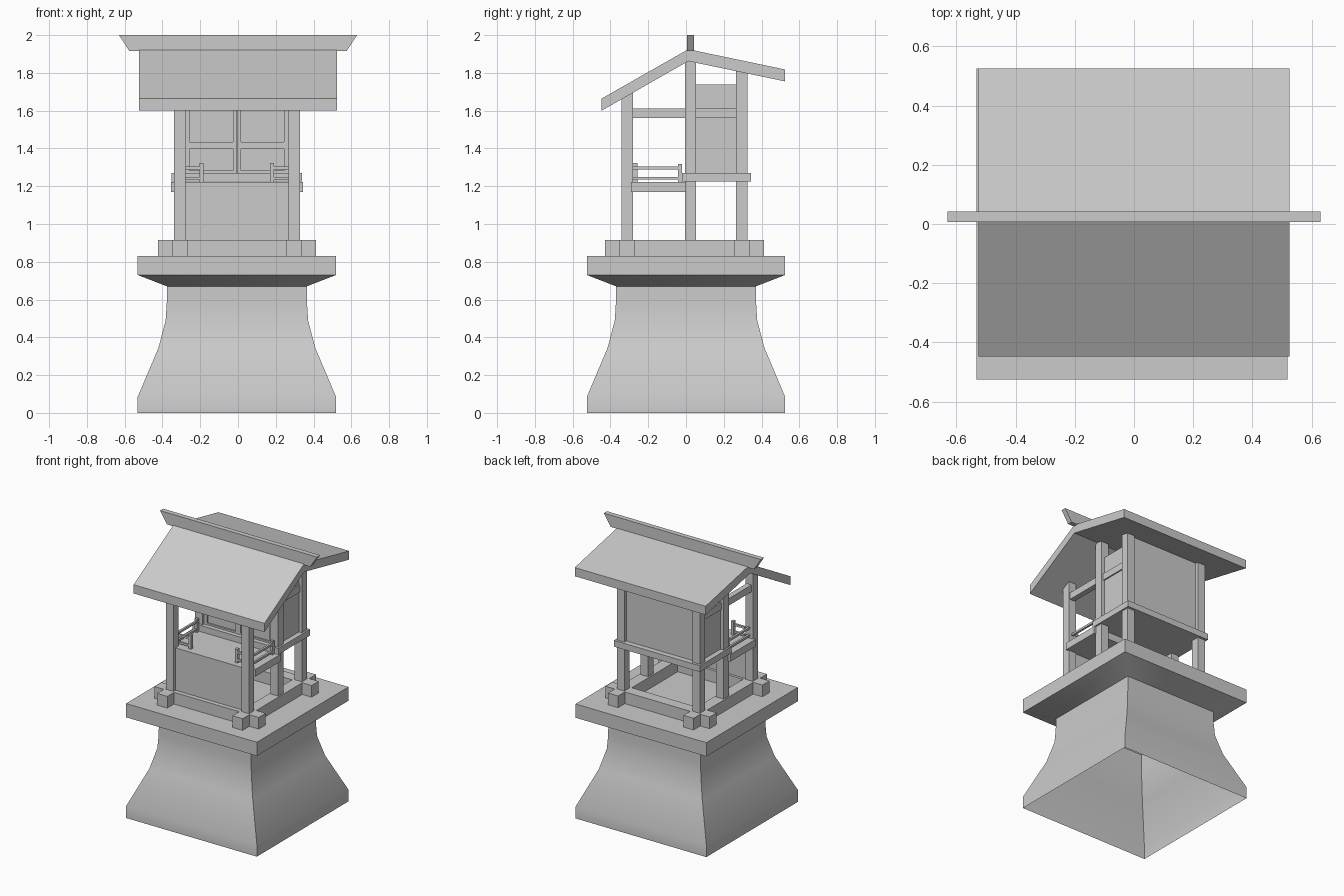
import bpy, bmesh

if "Cube" in bpy.data.objects:
    bpy.data.objects.remove(bpy.data.objects["Cube"])

CX = -0.006          # centre line of everything below the roof


def mesh_object(name, bm):
    bmesh.ops.recalc_face_normals(bm, faces=bm.faces[:])
    me = bpy.data.meshes.new(name)
    bm.to_mesh(me)
    bm.free()
    ob = bpy.data.objects.new(name, me)
    bpy.context.collection.objects.link(ob)
    return ob


def box(name, x0, x1, y0, y1, z0, z1):
    bm = bmesh.new()
    bmesh.ops.create_cube(bm, size=1)
    for v in bm.verts:
        v.co.x = x1 if v.co.x > 0 else x0
        v.co.y = y1 if v.co.y > 0 else y0
        v.co.z = z1 if v.co.z > 0 else z0
    return mesh_object(name, bm)


def pair(name, x0, x1, *yz):
    """The same box on the right and, mirrored about CX, on the left."""
    box(name + "_right", CX + x0, CX + x1, *yz)
    box(name + "_left", CX - x1, CX - x0, *yz)


def prism(name, pts, to3d, a, b):
    """Extrude a closed 2D profile from a to b."""
    bm = bmesh.new()
    ends = [[bm.verts.new(to3d(p, t)) for p in pts] for t in (a, b)]
    for e in ends:
        bm.faces.new(e)
    n = len(pts)
    for i in range(n):
        j = (i + 1) % n
        bm.faces.new((ends[0][i], ends[0][j], ends[1][j], ends[1][i]))
    return mesh_object(name, bm)


# Stone pedestal: square rings, open underneath, closed on top
profile = [(0.525, 0), (0.525, 0.085), (0.415, 0.345), (0.377, 0.49),
           (0.371, 0.585), (0.37, 0.67), (0.525, 0.73), (0.525, 0.83)]
bm = bmesh.new()
rings = [[bm.verts.new((CX + sx * h, sy * h, z))
          for sx, sy in ((-1, -1), (1, -1), (1, 1), (-1, 1))] for h, z in profile]
for lo, hi in zip(rings, rings[1:]):
    for i in range(4):
        j = (i + 1) % 4
        bm.faces.new((lo[i], lo[j], hi[j], hi[i]))
bm.faces.new(rings[-1])
pedestal = mesh_object("pedestal", bm)
bpy.context.view_layer.objects.active = pedestal
pedestal.select_set(True)
bpy.ops.object.shade_smooth_by_angle(angle=0.5236)

# Crossing sill beams
pair("sill_side", 0.262, 0.343, -0.428, 0.412, 0.83, 0.915)
for name, y in (("front", -0.311), ("back", 0.295)):
    box("sill_" + name, CX - 0.418, CX + 0.418, y - 0.04, y + 0.04, 0.83, 0.915)

# Six posts up to the roof
for name, y, top in (("front_post", -0.311, 1.70), ("middle_post", 0.024, 1.88),
                     ("back_post", 0.295, 1.82)):
    pair(name, 0.273, 0.333, y - 0.03, y + 0.03, 0.90, top)

# Stage floor, shrine floor and front skirt panel
box("stage_floor", CX - 0.35, CX + 0.35, -0.29, 0.0, 1.17, 1.222)
box("shrine_floor", CX - 0.345, CX + 0.345, -0.022, 0.343, 1.225, 1.27)
box("front_panel", CX - 0.275, CX + 0.275, -0.318, -0.29, 0.90, 1.222)

# Side beams
pair("side_beam", 0.283, 0.323, -0.285, 0.0, 1.562, 1.612)
pair("wall_beam", 0.288, 0.318, 0.05, 0.27, 1.562, 1.612)

# Shrine walls
pair("side_wall", 0.293, 0.308, 0.05, 0.27, 1.265, 1.738)
box("back_wall", CX - 0.275, CX + 0.275, 0.288, 0.303, 1.265, 1.80)

# Double doors: thin panel with raised frames
box("door_panel", CX - 0.275, CX + 0.275, 0.022, 0.032, 1.265, 1.74)
for name, x0, x1 in (("inner_stile", 0.001, 0.021), ("outer_stile", 0.25, 0.275)):
    pair("door_" + name, x0, x1, 0.008, 0.024, 1.265, 1.74)
for name, z0, z1 in (("bottom", 1.265, 1.282), ("middle", 1.397, 1.435), ("top", 1.70, 1.74)):
    pair("door_" + name + "_rail", 0.019, 0.252, 0.01, 0.024, z0, z1)

# Stage railings: sides plus a short return at the front
pair("railing_front_post", 0.176, 0.197, -0.28, -0.257, 1.22, 1.322)
pair("railing_end_post", 0.292, 0.314, -0.043, -0.022, 1.22, 1.318)
for i, (z0, z1) in enumerate(((1.235, 1.25), (1.289, 1.304))):
    pair(f"railing_side_{i}", 0.296, 0.311, -0.285, -0.035, z0, z1)
    pair(f"railing_return_{i}", 0.19, 0.28, -0.276, -0.261, z0, z1)

# Two-pitch roof and ridge board
roof = [(-0.447, 1.60), (0.012, 1.862), (0.525, 1.755), (0.525, 1.818),
        (0.012, 1.925), (-0.447, 1.664)]
prism("roof", roof, lambda p, t: (t, p[0], p[1]), -0.525, 0.525)
ridge = [(-0.575, 1.915), (0.575, 1.915), (0.63, 2.0), (-0.63, 2.0)]
prism("ridge_board", ridge, lambda p, t: (p[0], t, p[1]), 0.006, 0.042)
